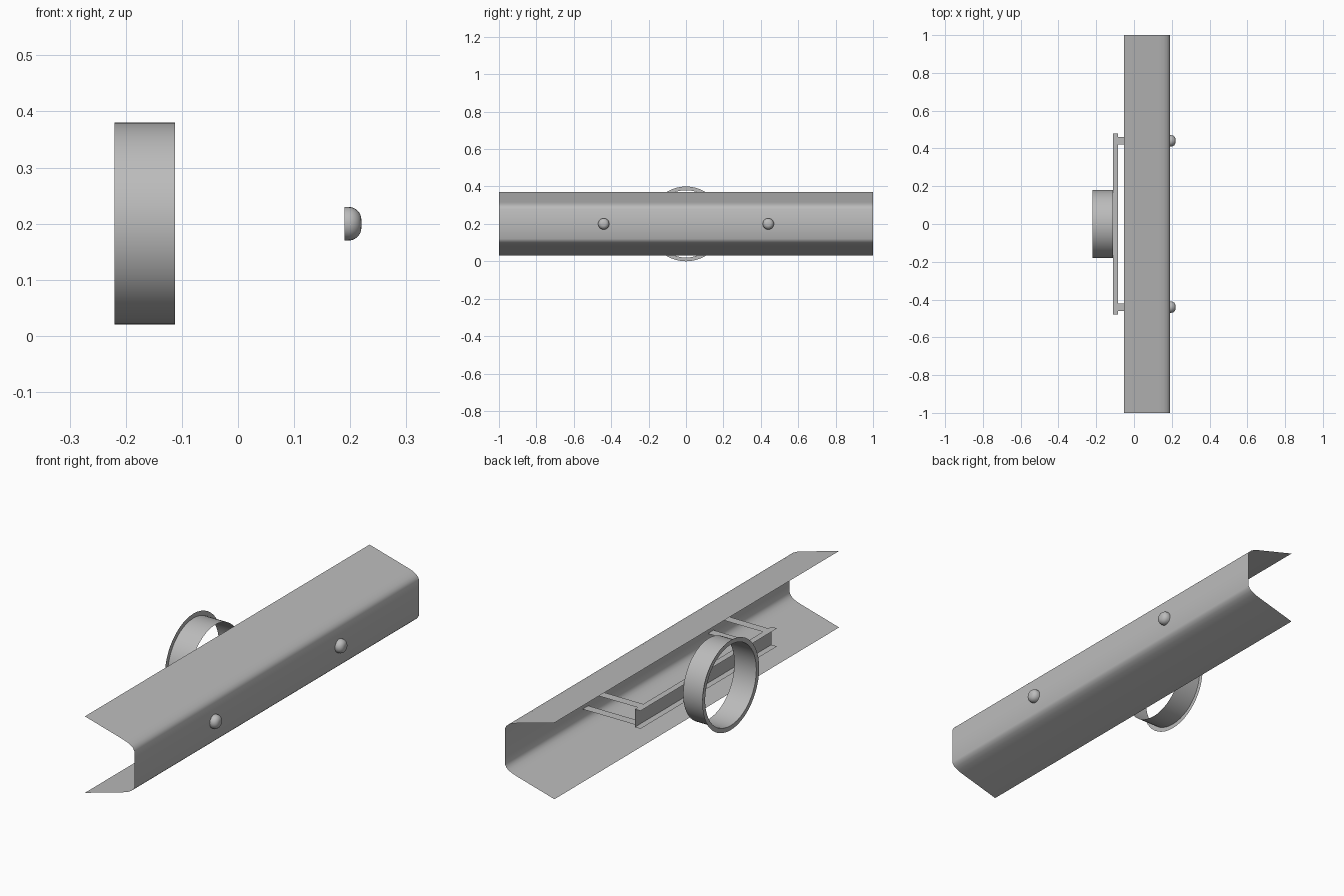
import bpy, bmesh, math

cube = bpy.data.objects.get("Cube")
if cube:
    bpy.data.objects.remove(cube, do_unlink=True)

grey = bpy.data.materials.new("plain grey")
grey.use_nodes = True
tone = (0.5, 0.5, 0.5, 1)
grey.diffuse_color = tone
grey.node_tree.nodes["Principled BSDF"].inputs["Base Color"].default_value = tone

MID = 0.2  # height of the centre line


def finish(name, bm, angle=None):
    mesh = bpy.data.meshes.new(name)
    bm.to_mesh(mesh)
    bm.free()
    obj = bpy.data.objects.new(name, mesh)
    bpy.context.collection.objects.link(obj)
    mesh.materials.append(grey)
    if angle:
        bpy.ops.object.select_all(action='DESELECT')
        obj.select_set(True)
        bpy.context.view_layer.objects.active = obj
        bpy.ops.object.shade_smooth_by_angle(angle=math.radians(angle))
    return obj


def extrude_y(name, profile, y0, y1, angle=None):
    """Open sheet: sweep an (x, z) profile along y."""
    bm = bmesh.new()
    rows = [[bm.verts.new((x, y, z)) for x, z in profile] for y in (y0, y1)]
    for i in range(len(profile) - 1):
        bm.faces.new((rows[0][i], rows[0][i + 1], rows[1][i + 1], rows[1][i]))
    return finish(name, bm, angle)


def lathe_x(name, profile, y, steps, angle):
    """Turn an (x, radius) profile around a line parallel to x."""
    bm = bmesh.new()
    verts = [bm.verts.new((x, y, MID + r)) for x, r in profile]
    edges = [bm.edges.new(pair) for pair in zip(verts, verts[1:])]
    bmesh.ops.spin(bm, geom=verts + edges, cent=(0, y, MID), axis=(1, 0, 0),
                   angle=math.tau, steps=steps)
    bmesh.ops.remove_doubles(bm, verts=bm.verts, dist=0.0005)
    bmesh.ops.recalc_face_normals(bm, faces=bm.faces)
    return finish(name, bm, angle)


# Long folded sheet with rounded shoulders and splayed edges
upper = [(0.19, 0.28), (0.184, 0.292), (0.174, 0.301), (0.157, 0.31),
         (0.133, 0.318), (-0.053, 0.37)]
lower = [(x, 2 * MID - z) for x, z in reversed(upper)]
extrude_y("main_sheet", lower + upper, -1, 1, 30)

# Channel rail carrying the ring
extrude_y("rail", [(-0.112, 0.16), (-0.084, 0.16), (-0.084, 0.24), (-0.112, 0.24)],
          -0.48, 0.48)

# Legs joining the rail to the sheet, and rounded bolts outside
for side, s in (("left", 1), ("right", -1)):
    extrude_y(side + "_leg", [(-0.084, 0.16), (0.187, 0.16), (0.187, 0.24), (-0.084, 0.24)],
              s * 0.44 - 0.02, s * 0.44 + 0.02)
    dome = [(0.197 + 0.023 * math.sin(a), 0.007 + 0.023 * math.cos(a))
            for a in (math.radians(15 * i) for i in range(7))]
    lathe_x(side + "_bolt", [(0.19, 0.03)] + dome + [(0.22, 0)], s * 0.44, 24, 40)

# Open ring with a thin outer flange
lathe_x("ring", [(-0.112, 0.18), (-0.22, 0.18), (-0.22, 0.2)], 0, 48, 30)
